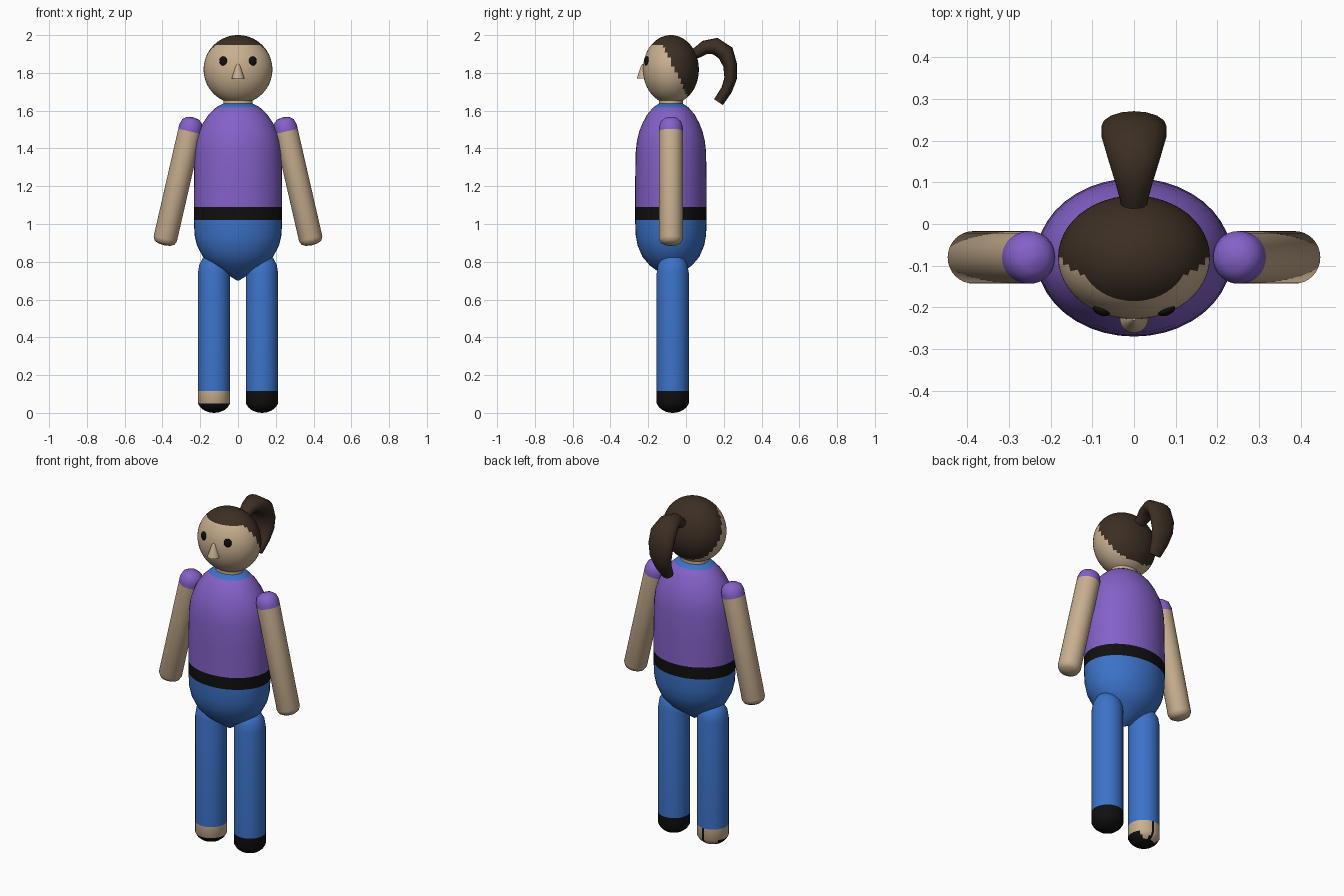
import bpy, bmesh, math
from mathutils import Vector

if "Cube" in bpy.data.objects:
    bpy.data.objects.remove(bpy.data.objects["Cube"])

COLOURS = {
    "skin": (0.58, 0.43, 0.28, 1), "purple": (0.23, 0.12, 0.58, 1),
    "blue": (0.045, 0.17, 0.58, 1), "brown": (0.045, 0.028, 0.017, 1),
    "black": (0.005, 0.005, 0.005, 1),
}
MATS = {}
for key, rgba in COLOURS.items():
    MATS[key] = bpy.data.materials.new(key)
    MATS[key].diffuse_color = rgba
KEYS = list(COLOURS)
BODY_Y = -0.08


def finish(name, bm, colour, loc=(0, 0, 0), rot=(0, 0, 0), angle=50):
    """colour is a material key or a function of the local face centre"""
    bmesh.ops.recalc_face_normals(bm, faces=bm.faces[:])
    names = [colour] if isinstance(colour, str) else KEYS
    if not isinstance(colour, str):
        for f in bm.faces:
            f.material_index = KEYS.index(colour(f.calc_center_median()))
    me = bpy.data.meshes.new(name)
    bm.to_mesh(me)
    bm.free()
    for n in names:
        me.materials.append(MATS[n])
    ob = bpy.data.objects.new(name, me)
    bpy.context.collection.objects.link(ob)
    ob.location, ob.rotation_euler = loc, rot
    bpy.ops.object.select_all(action='DESELECT')
    ob.select_set(True)
    bpy.context.view_layer.objects.active = ob
    bpy.ops.object.shade_smooth_by_angle(angle=math.radians(angle))
    return ob


def loft(rings):
    """skin a list of equally long vertex rings and cap both ends"""
    bm = bmesh.new()
    vs = [[bm.verts.new(p) for p in ring] for ring in rings]
    n = len(vs[0])
    for a, b in zip(vs, vs[1:]):
        for i in range(n):
            bm.faces.new((a[i], a[(i + 1) % n], b[(i + 1) % n], b[i]))
    bm.faces.new(vs[0][::-1])
    bm.faces.new(vs[-1])
    return bm


def lathe(name, profile, colour, loc, y_scale=1.0, rot=(0, 0, 0), n=40):
    rings = [[(r * math.cos(2 * math.pi * i / n), r * y_scale * math.sin(2 * math.pi * i / n), z)
              for i in range(n)] for r, z in profile]
    return finish(name, loft(rings), colour, loc, rot)


def ball(name, radii, colour, loc, rot=(0, 0, 0), u=48, v=36):
    bm = bmesh.new()
    bmesh.ops.create_uvsphere(bm, u_segments=u, v_segments=v, radius=1)
    bmesh.ops.scale(bm, vec=radii, verts=bm.verts[:])
    return finish(name, bm, colour, loc, rot)


# torso: shirt, collar, belt and hips in one profile
def torso_colour(c):
    if c.z > 1.618:
        return "blue"
    if c.z > 1.09:
        return "purple"
    return "black" if c.z > 1.02 else "blue"


lathe("torso", [(0.004, 0.70), (0.07, 0.74), (0.137, 0.78), (0.185, 0.825), (0.217, 0.885),
                (0.23, 0.94), (0.234, 1.02), (0.234, 1.09), (0.233, 1.25), (0.23, 1.38),
                (0.222, 1.44), (0.207, 1.49), (0.185, 1.535), (0.155, 1.58), (0.115, 1.618),
                (0.08, 1.637)], torso_colour, (0, BODY_Y, 0), 0.81)

# neck
lathe("neck", [(0.078, 1.60), (0.078, 1.69)], "skin", (0, BODY_Y, 0), 0.81)


# head, with the hair cap coloured on its surface
def head_colour(c):
    hair = c.z > 0.13 or c.y > 0.03 - 0.5 * (c.z + 0.02)
    return "brown" if hair else "skin"


ball("head", (0.182, 0.148, 0.182), head_colour, (0, BODY_Y, 1.818))

# eyes
for s, side in ((-1, "left"), (1, "right")):
    ball(side + "_eye", (0.022, 0.012, 0.025), "black", (s * 0.078, -0.207, 1.862),
         (0, 0, s * math.radians(22)), 20, 12)

# nose
lathe("nose", [(0.034, 1.77), (0.012, 1.836), (0.004, 1.847)], "skin", (0, -0.227, 0), n=24)

# ponytail: y, z, half thickness, half width
path = [(0.03, 1.895, 0.025, 0.028), (0.06, 1.908, 0.03, 0.034), (0.10, 1.935, 0.037, 0.045),
        (0.155, 1.942, 0.045, 0.062), (0.21, 1.905, 0.046, 0.078), (0.234, 1.84, 0.037, 0.078),
        (0.236, 1.77, 0.033, 0.068), (0.215, 1.71, 0.03, 0.054), (0.172, 1.645, 0.028, 0.035)]
rings = []
for i, (y, z, t, w) in enumerate(path):
    a, b = path[max(i - 1, 0)], path[min(i + 1, len(path) - 1)]
    d = Vector((0, b[0] - a[0], b[1] - a[1])).normalized()
    nrm = Vector((0, -d.z, d.y))
    rings.append([Vector((w * math.cos(q), y, z)) + nrm * t * math.sin(q)
                  for q in (2 * math.pi * k / 16 for k in range(16))])
finish("ponytail", loft(rings), "brown")

# arms with short sleeves
for s, side in ((-1, "left"), (1, "right")):
    lathe(side + "_arm", [(0.004, -0.03), (0.035, -0.026), (0.054, -0.015), (0.063, 0.005),
                          (0.063, 0.588), (0.063, 0.612), (0.054, 0.642), (0.033, 0.659),
                          (0.004, 0.665)],
          lambda c: "purple" if c.z > 0.588 else "skin",
          (s * 0.386, BODY_Y, 0.917), rot=(0, -s * math.radians(12.9), 0), n=32)


# legs: one full shoe, one bare heel with a thin strap
def shoe_colour(c):
    return "black" if c.z < 0.115 else "blue"


def bare_colour(c):
    if c.z > 0.115:
        return "blue"
    strap = c.y > 0.05 and abs(c.x - 0.007) < 0.008
    return "black" if strap or (c.z < 0.05 and c.y < 0.045) else "skin"


for s, side, col in ((-1, "left", bare_colour), (1, "right", shoe_colour)):
    lathe(side + "_leg", [(0.004, 0.0), (0.03, 0.004), (0.055, 0.015), (0.073, 0.03), (0.085, 0.05),
                          (0.085, 0.115), (0.085, 0.74), (0.078, 0.785), (0.058, 0.822),
                          (0.03, 0.84), (0.004, 0.845)], col, (s * 0.127, -0.07, 0))

for m in bpy.data.materials:
    if m.users and not m.is_grease_pencil:
        m.use_nodes = True
        m.node_tree.nodes["Principled BSDF"].inputs["Base Color"].default_value = m.diffuse_color
